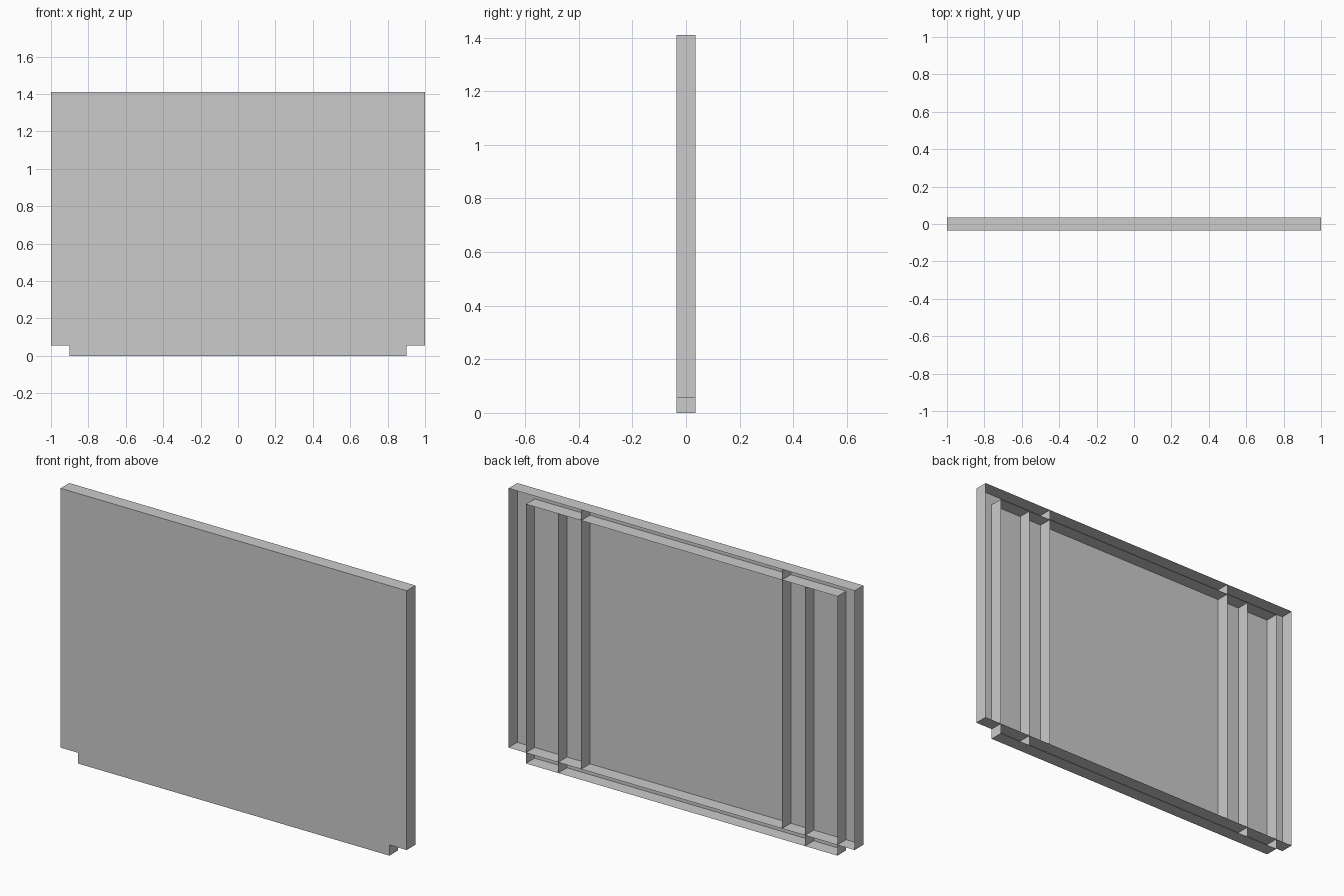
import bpy

if "Cube" in bpy.data.objects:
    bpy.data.objects.remove(bpy.data.objects["Cube"])

FRONT, BACK = -0.036, 0.036
LOW, SHOULDER = 0.0, 0.056      # bottom of inner / outer frame
INNER_TOP, TOP = 1.354, 1.41    # top of inner / outer frame


def make_object(name, verts, faces):
    mesh = bpy.data.meshes.new(name)
    mesh.from_pydata(verts, [], faces)
    mesh.update()
    obj = bpy.data.objects.new(name, mesh)
    bpy.context.collection.objects.link(obj)
    return obj


def frame(name, half, z0, z1):
    """Thin four-sided rectangular wall running from the front skin to the open back."""
    corners = [(-half, z0), (half, z0), (half, z1), (-half, z1)]
    verts = [(x, y, z) for y in (FRONT, BACK) for x, z in corners]
    faces = [(i, i + 4, (i + 1) % 4 + 4, (i + 1) % 4) for i in range(4)]
    faces = [f[::-1] for f in faces]
    return make_object(name, verts, faces)


def divider(name, x, z0, z1):
    """Thin upright wall, facing outwards from the centre."""
    verts = [(x, FRONT, z0), (x, BACK, z0), (x, BACK, z1), (x, FRONT, z1)]
    face = (0, 1, 2, 3) if x > 0 else (3, 2, 1, 0)
    return make_object(name, verts, [face])


# Front skin with the two notched lower corners
right = [(0.9, LOW), (0.9, SHOULDER), (1.0, SHOULDER), (1.0, TOP)]
outline = right + [(-x, z) for x, z in reversed(right)]
make_object("front_skin", [(x, FRONT, z) for x, z in outline], [tuple(range(8))])

# Two offset frames, open at the back
frame("outer_frame", 1.0, SHOULDER, TOP)
frame("inner_frame", 0.9, LOW, INNER_TOP)

# Upright dividers inside each frame, mirrored left and right
for side, label in ((-1, "left"), (1, "right")):
    divider("outer_frame_divider_" + label, side * 0.58, SHOULDER, TOP)
    divider("inner_frame_divider_" + label, side * 0.713, LOW, INNER_TOP)
